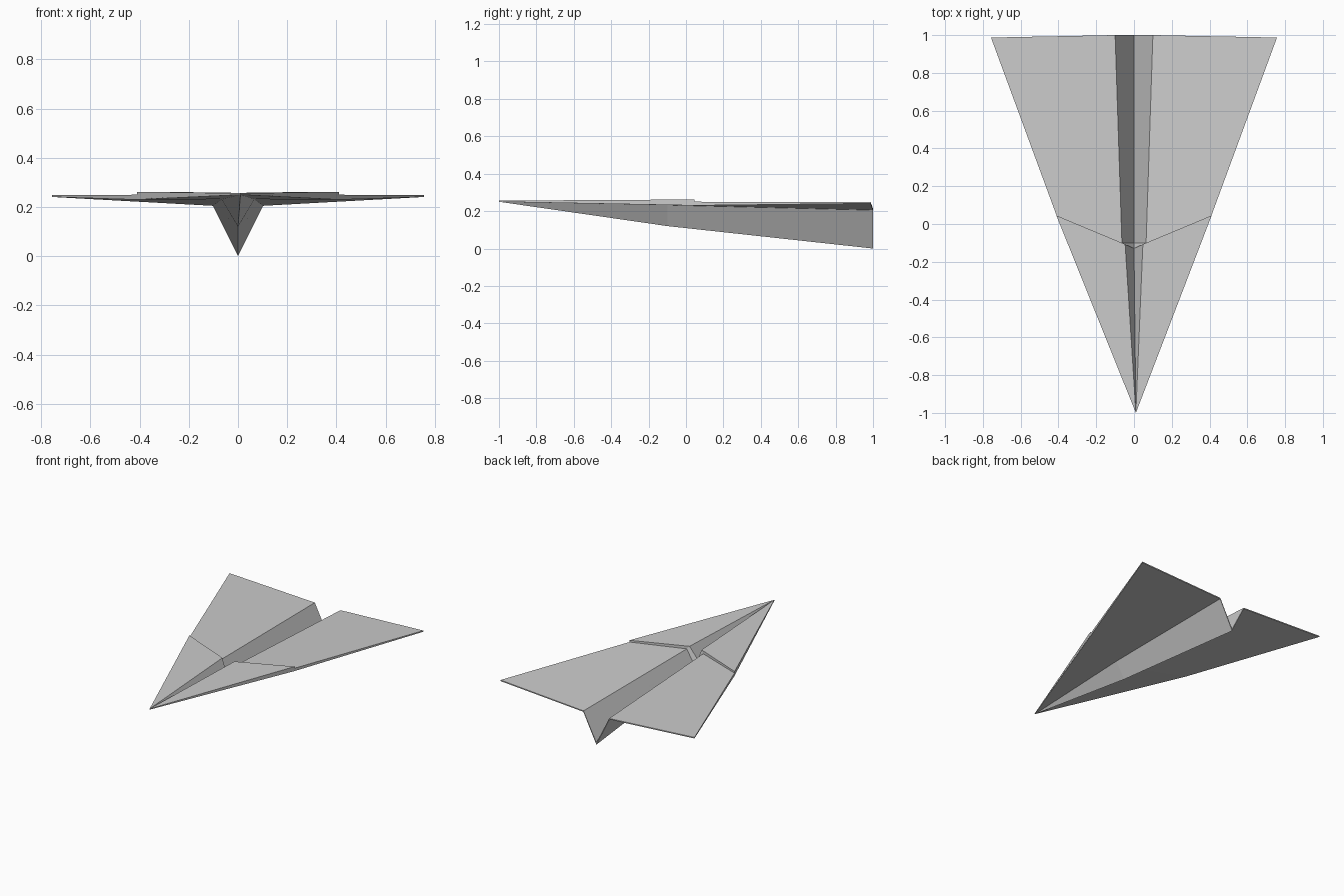
import bpy
import bmesh
from mathutils import Vector

cube = bpy.data.objects.get("Cube")
if cube:
    bpy.data.objects.remove(cube, do_unlink=True)

paper = bpy.data.materials.new("grey_paper")
paper.use_nodes = True
COLOUR = (0.6, 0.6, 0.6, 1)
paper.diffuse_color = COLOUR
paper.node_tree.nodes["Principled BSDF"].inputs["Base Color"].default_value = COLOUR

NOSE_X = 0.01


def place(point, side):
    """Mirror a point to one side, keeping the nose tip shared."""
    x, y, z = point
    return Vector((NOSE_X if y == -1 else x * side, y, z))


def folded_sheet(name, side, panels):
    """Join panels, each an upper and a lower outline, into one paper part."""
    bm = bmesh.new()
    for upper, lower in panels:
        top = [bm.verts.new(place(p, side)) for p in upper]
        low = [bm.verts.new(place(p, side)) for p in lower]
        bm.faces.new(top)
        bm.faces.new(low[::-1])
        n = len(top)
        for i in range(n):
            j = (i + 1) % n
            bm.faces.new((top[j], top[i], low[i], low[j]))
    bmesh.ops.recalc_face_normals(bm, faces=bm.faces)
    mesh = bpy.data.meshes.new(name)
    bm.to_mesh(mesh)
    bm.free()
    mesh.materials.append(paper)
    bpy.context.collection.objects.link(bpy.data.objects.new(name, mesh))


# Shared fold points: upper layer, then lower layer
nose_up, nose_low = (0, -1, 0.256), (0, -1, 0.252)
shoulder_up, shoulder_low = (0.41, 0.045, 0.25), (0.41, 0.045, 0.23)
tip_up, tip_low = (0.757, 0.987, 0.249), (0.757, 0.987, 0.241)
root_up, root_low = (0.1, 1, 0.212), (0.102, 1, 0.205)
crease_up, crease_low = (0.064, -0.1, 0.239), (0.067, -0.1, 0.232)
keel_up, keel_low = (0, 1, 0.014), (0, 1, 0)
bend_up, bend_low = (0, -0.1, 0.132), (0, -0.1, 0.12)
flap_inner = (0.047, -0.107, 0.259)
flap_keel = (0, -0.13, 0.17)

for word, side in (("left", 1), ("right", -1)):
    # Wing
    folded_sheet(word + "_wing", side, [
        ((nose_low, shoulder_up, crease_up), (nose_low[:2] + (0.25,), shoulder_low, crease_low)),
        ((shoulder_up, tip_up, root_up, crease_up), (shoulder_low, tip_low, root_low, crease_low)),
    ])
    # Half of the open V-shaped keel
    folded_sheet(word + "_keel", side, [
        ((nose_low, crease_up, bend_up), (nose_low[:2] + (0.25,), crease_low, bend_low)),
        ((crease_up, root_up, keel_up, bend_up), (crease_low, root_low, keel_low, bend_low)),
    ])
    # Folded-over layer at the nose: flat flap and inner lining of the keel
    folded_sheet(word + "_nose_flap", side, [
        ((nose_up, (0.411, 0.045, 0.262), flap_inner), (nose_low, (0.411, 0.045, 0.233), crease_up)),
        ((nose_up, flap_inner, flap_keel), (nose_low, crease_up, bend_up)),
    ])
